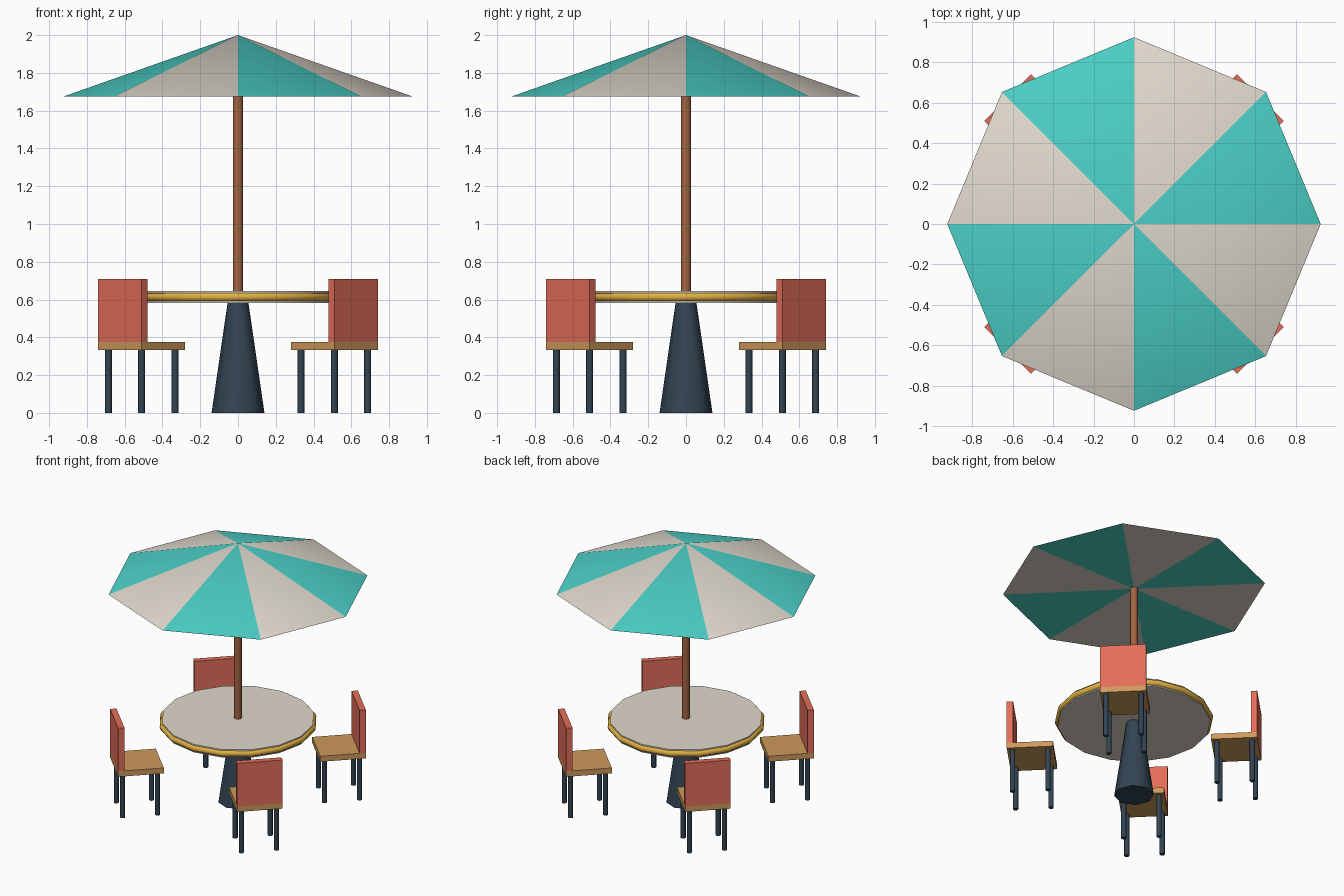
import bpy, bmesh
from math import cos, sin, pi, radians
from mathutils import Matrix

if "Cube" in bpy.data.objects:
    bpy.data.objects.remove(bpy.data.objects["Cube"], do_unlink=True)


def material(name, r, g, b):
    linear = [((c / 255 + 0.055) / 1.055) ** 2.4 for c in (r, g, b)] + [1.0]
    m = bpy.data.materials.new(name)
    m.use_nodes = True
    m.diffuse_color = linear
    m.node_tree.nodes["Principled BSDF"].inputs["Base Color"].default_value = linear
    return m


teal = material("teal", 75, 208, 199)
cream = material("cream", 224, 217, 205)
wood_brown = material("wood brown", 163, 100, 66)
navy = material("dark navy", 50, 68, 82)
gold = material("gold", 226, 176, 66)
tan = material("tan wood", 206, 154, 92)
coral = material("coral red", 226, 110, 89)


def finish(name, bm, *mats):
    bmesh.ops.recalc_face_normals(bm, faces=bm.faces)
    mesh = bpy.data.meshes.new(name)
    bm.to_mesh(mesh)
    bm.free()
    for m in mats:
        mesh.materials.append(m)
    ob = bpy.data.objects.new(name, mesh)
    bpy.context.collection.objects.link(ob)
    bpy.ops.object.select_all(action="DESELECT")
    ob.select_set(True)
    bpy.context.view_layer.objects.active = ob
    bpy.ops.object.shade_smooth_by_angle(angle=radians(50))
    return ob


def column(name, mat, r_low, r_high, z0, z1, sides=8, x=0, y=0):
    bm = bmesh.new()
    bmesh.ops.create_cone(bm, cap_ends=True, segments=sides, radius1=r_low,
                          radius2=r_high, depth=z1 - z0,
                          matrix=Matrix.Translation((x, y, (z0 + z1) / 2)))
    return finish(name, bm, mat)


def box(name, mat, x0, x1, width, z0, z1):
    bm = bmesh.new()
    place = Matrix.Translation(((x0 + x1) / 2, 0, (z0 + z1) / 2))
    size = Matrix.Diagonal((x1 - x0, width, z1 - z0, 1))
    bmesh.ops.create_cube(bm, size=1, matrix=place @ size)
    return finish(name, bm, mat)


# Parasol canopy: eight panels, closed underneath, colours alternating
bm = bmesh.new()
apex = bm.verts.new((0, 0, 2))
hub = bm.verts.new((0, 0, 1.675))
rim = [bm.verts.new((0.924 * cos(k * pi / 4), 0.924 * sin(k * pi / 4), 1.675))
       for k in range(8)]
for k in range(8):
    for centre in (apex, hub):
        bm.faces.new((rim[k], rim[(k + 1) % 8], centre)).material_index = k % 2
finish("parasol_canopy", bm, teal, cream)

# Pole, pedestal and table top
column("parasol_pole", wood_brown, 0.027, 0.027, 0.62, 1.69)
column("table_pedestal", navy, 0.14, 0.055, 0, 0.585)
column("table_top", cream, 0.54, 0.54, 0.583, 0.645, sides=16)

# Rounded trim around the table edge
bm = bmesh.new()
ring, tube = 16, 8
loops = []
for i in range(ring):
    a = 2 * pi * i / ring
    loops.append([])
    for j in range(tube):
        b = 2 * pi * j / tube
        r = 0.535 + 0.024 * cos(b)
        loops[i].append(bm.verts.new((r * cos(a), r * sin(a), 0.614 + 0.024 * sin(b))))
for i in range(ring):
    n = (i + 1) % ring
    for j in range(tube):
        m = (j + 1) % tube
        bm.faces.new((loops[i][j], loops[n][j], loops[n][m], loops[i][m]))
finish("table_trim", bm, gold)

# Four chairs on the diagonals, each facing the table
for corner, angle in (("back_left", 45), ("back_right", 135),
                      ("front_right", 225), ("front_left", 315)):
    prefix = corner + "_chair_"
    parts = [box(prefix + "seat", tan, 0.558, 0.884, 0.326, 0.333, 0.376),
             box(prefix + "backrest", coral, 0.839, 0.884, 0.326, 0.376, 0.71)]
    for dx, end in ((-0.125, "inner"), (0.125, "outer")):
        for y, side in ((-0.125, "a"), (0.125, "b")):
            parts.append(column(prefix + end + "_leg_" + side, navy, 0.0185, 0.0185,
                                0, 0.335, x=0.721 + dx, y=y))
    for part in parts:
        part.data.transform(Matrix.Rotation(radians(angle), 4, "Z"))
